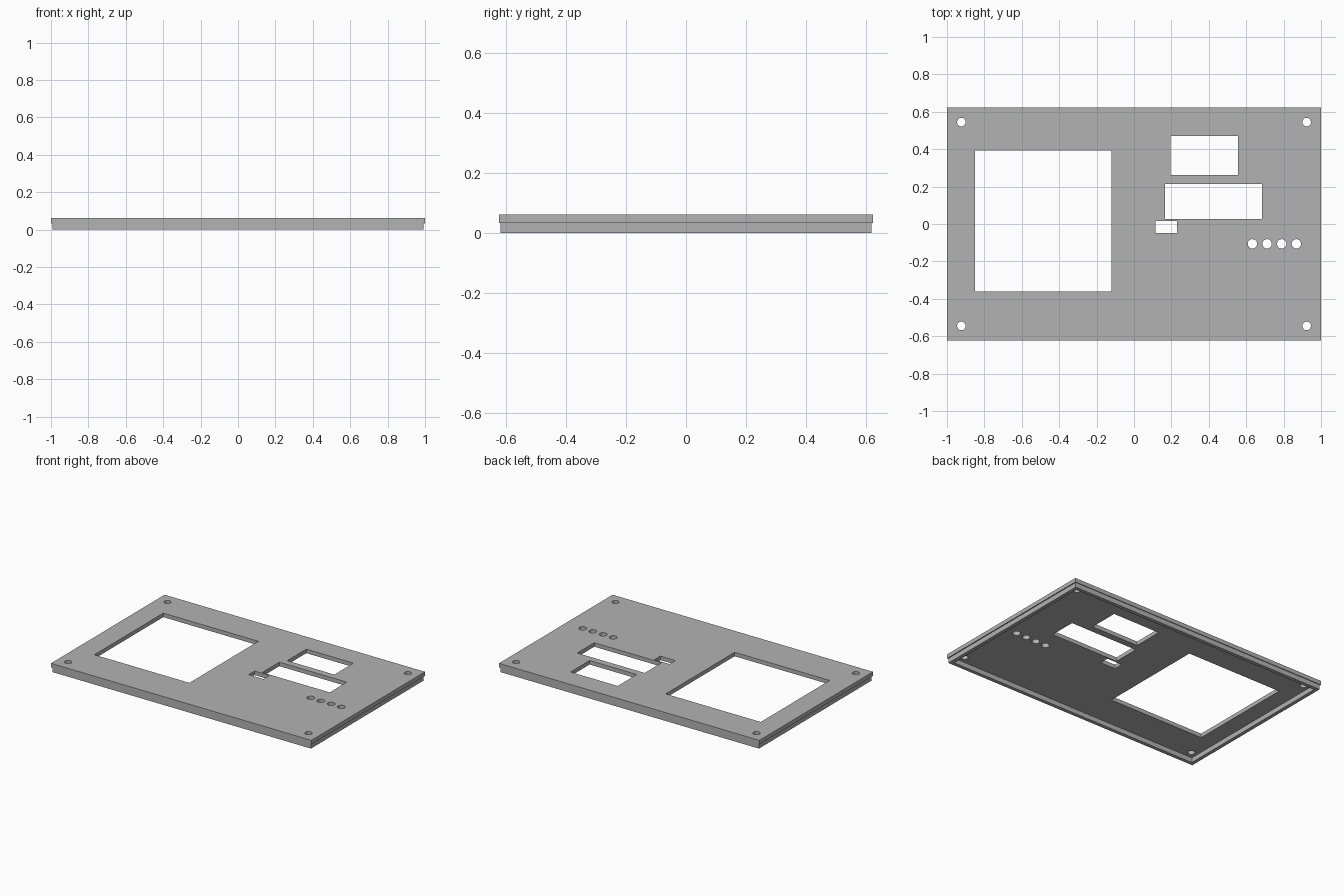
import bpy
from math import cos, sin, tau

# Remove the default cube
cube = bpy.data.objects.get("Cube")
if cube:
    bpy.data.objects.remove(cube, do_unlink=True)

# Single flat grey
grey = bpy.data.materials.new("panel_grey")
grey.use_nodes = True
colour = (0.45, 0.45, 0.45, 1)
grey.diffuse_color = colour
grey.node_tree.nodes["Principled BSDF"].inputs["Base Color"].default_value = colour


def rect(x0, x1, y0, y1):
    return [(x0, y0), (x1, y0), (x1, y1), (x0, y1)]


def frame(hx, hy):
    return rect(-hx, hx, -hy, hy)


def circle(x, y, r, n=24):
    return [(x + r * cos(tau * i / n), y + r * sin(tau * i / n)) for i in range(n)]


def slab(name, loops, z0, z1):
    """Extrude an outline with holes between two heights."""
    curve = bpy.data.curves.new(name, "CURVE")
    curve.dimensions = "2D"
    curve.fill_mode = "BOTH"
    curve.extrude = (z1 - z0) / 2
    for loop in loops:
        spline = curve.splines.new("POLY")
        spline.points.add(len(loop) - 1)
        for point, (x, y) in zip(spline.points, loop):
            point.co = (x, y, 0, 1)
        spline.use_cyclic_u = True
    obj = bpy.data.objects.new(name, curve)
    bpy.context.collection.objects.link(obj)
    obj.location.z = (z0 + z1) / 2
    curve.materials.append(grey)
    bpy.ops.object.select_all(action="DESELECT")
    obj.select_set(True)
    bpy.context.view_layer.objects.active = obj
    bpy.ops.object.convert(target="MESH")
    obj = bpy.context.object
    obj.name = name
    bpy.ops.object.shade_flat()
    return obj


# Rectangular openings: large window, two displays, small switch slot
openings = [
    rect(-0.85, -0.12, -0.362, 0.394),
    rect(0.195, 0.557, 0.262, 0.471),
    rect(0.167, 0.685, 0.028, 0.215),
    rect(0.115, 0.23, -0.048, 0.017),
]
# Corner screw holes and a row of four button holes
screws = [circle(sx * 0.923, sy * 0.545, 0.023) for sx in (-1, 1) for sy in (-1, 1)]
buttons = [circle(0.633 + 0.0783 * i, -0.106, 0.025) for i in range(4)]

slab("face_plate", [frame(1, 0.623)] + openings + screws + buttons, 0.033, 0.061)

# Slightly inset rim under the plate
slab("lower_rim", [frame(0.993, 0.618), frame(0.968, 0.593)], 0, 0.033)
